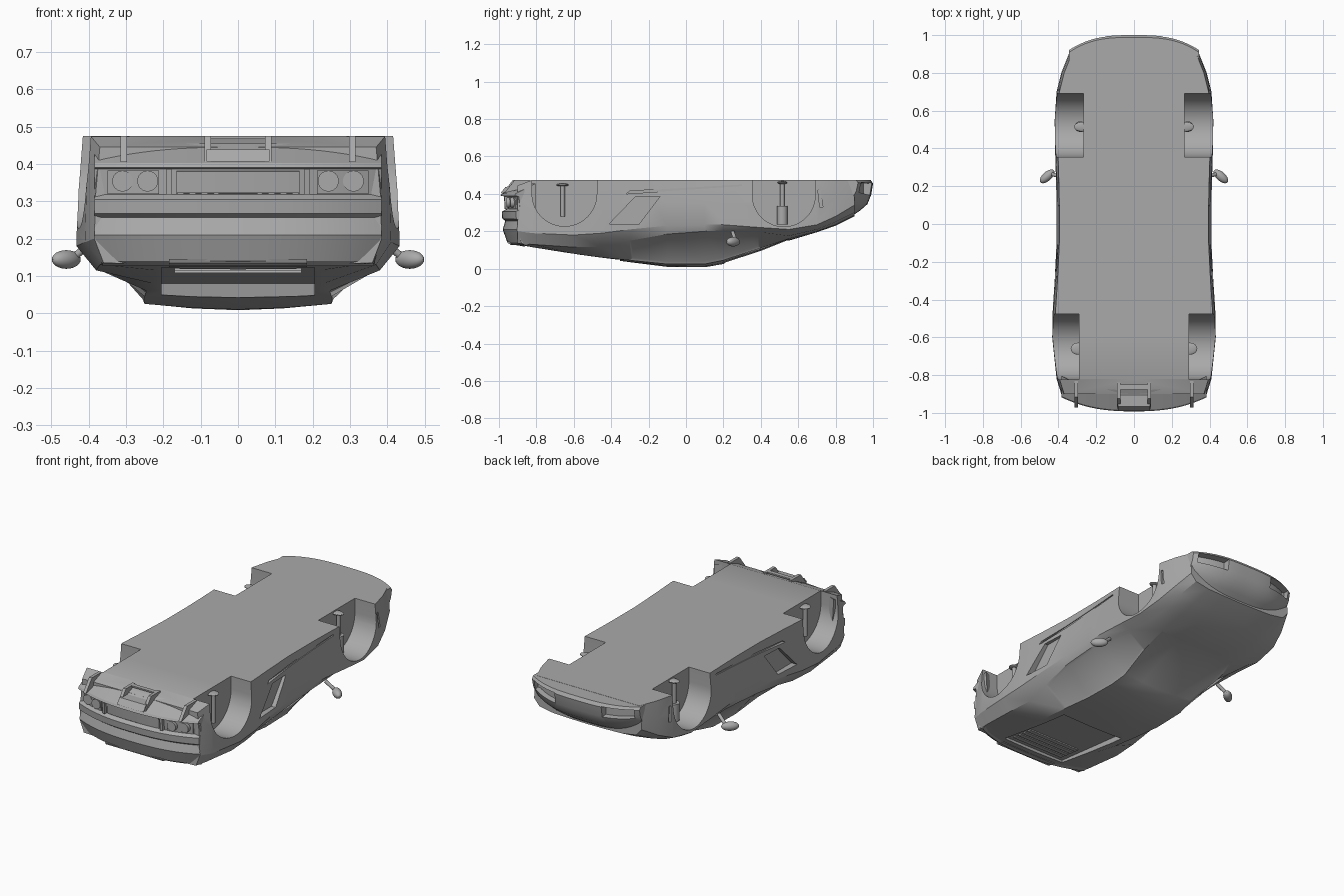
import bpy, bmesh
from math import pi, sin, cos, radians
from mathutils import Matrix, Vector

default_cube = bpy.data.objects.get("Cube")
if default_cube:
    bpy.data.objects.remove(default_cube, do_unlink=True)

grey = bpy.data.materials.new("plain grey")
grey.use_nodes = True
grey.diffuse_color = (0.4, 0.4, 0.4, 1)
grey.node_tree.nodes["Principled BSDF"].inputs["Base Color"].default_value = grey.diffuse_color

FLOOR = 0.475
parts = []


def finish(bm, name, keep=True):
    """Turn a bmesh into a linked object; cutters are not kept."""
    bmesh.ops.recalc_face_normals(bm, faces=bm.faces)
    mesh = bpy.data.meshes.new(name)
    bm.to_mesh(mesh)
    bm.free()
    mesh.materials.append(grey)
    obj = bpy.data.objects.new(name, mesh)
    bpy.context.collection.objects.link(obj)
    if keep:
        parts.append(obj)
    else:
        obj.hide_render = True
    return obj


def skin(bm, rings):
    """Join closed rings of vertices and cap both ends; return faces by segment."""
    rows, count = [], len(rings[0])
    for a, b in zip(rings, rings[1:]):
        rows.append([bm.faces.new((a[i], a[(i + 1) % count], b[(i + 1) % count], b[i]))
                     for i in range(count)])
    bm.faces.new(rings[0])
    bm.faces.new(rings[-1])
    return rows


def sweep(name, profile, x_start, x_end, steps=1, bow=0, power=1, half=1, rise=0, tuck=0, keep=True):
    """Sweep a (y, z) profile across x, bowing it toward the ends."""
    bm = bmesh.new()
    rings = []
    for step in range(steps + 1):
        x = x_start + (x_end - x_start) * step / steps
        t = (abs(x) / half) ** power
        rings.append([bm.verts.new((x * (1 - tuck * max(0, 0.2 - z)), y + bow * t,
                                    z + rise * t * (FLOOR - z))) for y, z in profile])
    skin(bm, rings)
    return finish(bm, name, keep)


def cut(target, cutter):
    """Subtract the cutter from the target, then discard it."""
    mod = target.modifiers.new("cut", "BOOLEAN")
    mod.operation = "DIFFERENCE"
    mod.solver = "EXACT"
    mod.object = cutter
    bpy.context.view_layer.objects.active = target
    bpy.ops.object.modifier_apply(modifier=mod.name)
    bpy.data.objects.remove(cutter, do_unlink=True)


def rod(name, start, end, radius, sides=16):
    """Cylinder between two points."""
    start, end = Vector(start), Vector(end)
    axis = end - start
    bm = bmesh.new()
    matrix = Matrix.Translation((start + end) / 2) @ axis.to_track_quat("Z", "Y").to_matrix().to_4x4()
    bmesh.ops.create_cone(bm, cap_ends=True, segments=sides, radius1=radius, radius2=radius,
                          depth=axis.length, matrix=matrix)
    return finish(bm, name)


def ellipsoid(name, centre, size, turn=0):
    bm = bmesh.new()
    matrix = Matrix.Translation(centre) @ Matrix.Rotation(turn, 4, "Z") @ Matrix.Diagonal((*size, 1))
    bmesh.ops.create_uvsphere(bm, u_segments=20, v_segments=12, radius=1, matrix=matrix)
    return finish(bm, name)


# Body shell: y, half width, shoulder z, belt x and z, roof edge x and z, centre z
stations = [
    (-.90, .385, .20, .36, .135, .22, .13, .125),
    (-.82, .41, .19, .37, .13, .22, .115, .11),
    (-.6, .433, .18, .38, .115, .23, .08, .08),
    (-.45, .43, .19, .37, .115, .245, .06, .055),
    (-.3, .42, .21, .38, .15, .25, .045, .035),
    (-.1, .41, .23, .395, .185, .25, .025, .01),
    (.1, .41, .235, .395, .2, .245, .025, .008),
    (.2, .412, .235, .395, .205, .235, .045, .025),
    (.4, .418, .22, .37, .195, .26, .11, .09),
    (.55, .42, .21, .36, .175, .26, .16, .15),
    (.7, .41, .235, .35, .21, .25, .2, .195),
    (.8, .385, .28, .34, .25, .24, .235, .23),
    (.9, .345, .34, .31, .3, .22, .285, .28),
]
bm = bmesh.new()
rings = []
for y, width, shoulder, belt_x, belt_z, roof_x, roof_z, centre in stations:
    floor = FLOOR if y > -0.85 else 0.445
    half = [(0, floor), (width - 0.015, floor), (width - 0.004, (floor + shoulder) / 2),
            (width, shoulder), (belt_x, belt_z), (roof_x, roof_z),
            (roof_x / 2, centre + (roof_z - centre) * 0.3), (0, centre)]
    ring = half + [(-x, z) for x, z in half[-2:0:-1]]
    rings.append([bm.verts.new((x, y, z)) for x, z in ring])
rows = skin(bm, rings)
bmesh.ops.recalc_face_normals(bm, faces=bm.faces)

# Window panes set slightly into the cabin
panes = [[row[4] for row in rows[4:8]], [row[9] for row in rows[4:8]],
         [face for row in rows[7:9] for face in row[5:9]]]
for pane in panes:
    bmesh.ops.inset_region(bm, faces=pane, thickness=0.014, depth=-0.005, use_even_offset=True)
body = finish(bm, "body_shell")

# Wheel arches, side scoops and sill slots
for side in (-1, 1):
    for y, z, radius, inner in ((-.65, .4, .173, .29), (.523, .393, .168, .267)):
        arch = [(y + radius * cos(pi + pi * k / 28), z + radius * sin(pi + pi * k / 28))
                for k in range(29)]
        arch += [(y + radius, 0.6), (y - radius, 0.6)]
        cut(body, sweep("arch_cutter", arch, side * inner, side * 0.6, keep=False))
    scoop = [(-.41, .24), (-.27, .385), (-.14, .385), (-.25, .24)]
    cut(body, sweep("scoop_cutter", scoop, side * 0.39, side * 0.6, keep=False))
    slot = [(-.32, .4), (-.3, .415), (.3, .45), (.3, .442)]
    cut(body, sweep("sill_cutter", slot, side * 0.395, side * 0.6, keep=False))
    marker = [(.715, .33), (.705, .42), (.72, .42), (.732, .33)]
    cut(body, sweep("marker_cutter", marker, side * 0.39, side * 0.6, keep=False))

# Sunken engine lid between the rear pillars, with slats
lid = [(-.32, -.1), (-.36, .08), (-.86, .135), (-.86, -.1)]
cut(body, sweep("lid_cutter", lid, -0.205, 0.205, keep=False))
for k in range(4):
    y, z = -0.68 - 0.04 * k, 0.108 + 0.005 * k
    sweep("lid_slat", [(y, z), (y - 0.025, z), (y - 0.02, z + 0.012), (y, z + 0.012)], -0.17, 0.17)

# Rear bumper with light band and lower crease
tail_bend = dict(bow=0.075, power=2.5, half=0.385)
tail = [(-.88, .455), (-.985, .402), (-.992, .39), (-.968, .386), (-.962, .318), (-.985, .305),
        (-.982, .267), (-.966, .256), (-.98, .21), (-.955, .14), (-.935, .126), (-.88, .135)]
sweep("rear_bumper", tail, -0.385, 0.385, steps=24, tuck=0.8, **tail_bend)

# Rear centre panel, raised inside a thin rim
panel = [(-.95, .382), (-.972, .38), (-.968, .322), (-.95, .32)]
sweep("rear_panel", panel, -0.165, 0.165, steps=10, **tail_bend)
for side in (-1, 1):
    rim = [(-.95, .386), (-.984, .386), (-.98, .318), (-.95, .318)]
    sweep("panel_rim", rim, side * 0.178, side * 0.192, **tail_bend)

    # Paired round rear lamps in a housing
    housing = [(-.95, .383), (-.973, .382), (-.969, .32), (-.95, .318)]
    sweep("lamp_housing", housing, side * 0.212, side * 0.35, steps=5, **tail_bend)
    for x in (0.242, 0.309):
        y = -0.97 + 0.075 * (x / 0.385) ** 2.5
        rod("rear_lamp", (side * x, y + 0.03, 0.354), (side * x, y - 0.012, 0.354), 0.028, 24)

    # Diffuser fins
    fin = [(-.84, FLOOR), (-.925, FLOOR), (-.98, .405), (-.84, .44)]
    sweep("inner_fin", fin, side * 0.072, side * 0.09)
    sweep("outer_fin", fin, side * 0.297, side * 0.315, bow=0.03)

sweep("diffuser_block", [(-.86, .44), (-.965, .438), (-.99, .406), (-.86, .41)], -0.085, 0.085)
sweep("diffuser_bridge", [(-.85, FLOOR), (-.875, FLOOR), (-.875, .467), (-.85, .467)], -0.085, 0.085)

# Small spoiler bar on the tail edge
sweep("tail_bar", [(-.9, .124), (-.95, .134), (-.955, .145), (-.9, .14)], -0.185, 0.185)

# Nose with corner intakes
nose_bend = dict(bow=-0.08, power=3, half=0.345, rise=0.25)
profile = [(.86, .474), (.988, .474), (1, .455), (.99, .395), (.97, .345), (.93, .31), (.89, .283),
           (.86, .29)]
nose = sweep("nose", profile, -0.345, 0.345, steps=24, **nose_bend)
for side in (-1, 1):
    intake = [(.955, .455), (1.06, .46), (1.06, .385), (.955, .395)]
    cut(nose, sweep("intake_cutter", intake, side * 0.15, side * 0.32, steps=6, keep=False, **nose_bend))

    # Door mirrors on short stalks
    ellipsoid("door_mirror", (side * 0.46, 0.252, 0.144), (0.048, 0.024, 0.025), side * radians(-42))
    rod("mirror_stalk", (side * 0.385, 0.25, 0.195), (side * 0.44, 0.265, 0.15), 0.01)

    # Suspension struts inside the arches
    rod("rear_strut", (side * 0.305, -0.66, 0.28), (side * 0.305, -0.66, 0.445), 0.012)
    ellipsoid("rear_strut_cap", (side * 0.295, -0.66, 0.448), (0.04, 0.032, 0.008))
    rod("front_damper", (side * 0.285, 0.515, 0.235), (side * 0.285, 0.515, 0.335), 0.029)
    rod("front_strut", (side * 0.285, 0.515, 0.3), (side * 0.285, 0.515, 0.46), 0.012)
    ellipsoid("front_strut_cap", (side * 0.275, 0.515, 0.46), (0.042, 0.026, 0.008))

# Smooth shading with crisp creases
bpy.ops.object.select_all(action="DESELECT")
for part in parts:
    part.select_set(True)
bpy.context.view_layer.objects.active = body
bpy.ops.object.shade_smooth_by_angle(angle=radians(28))
